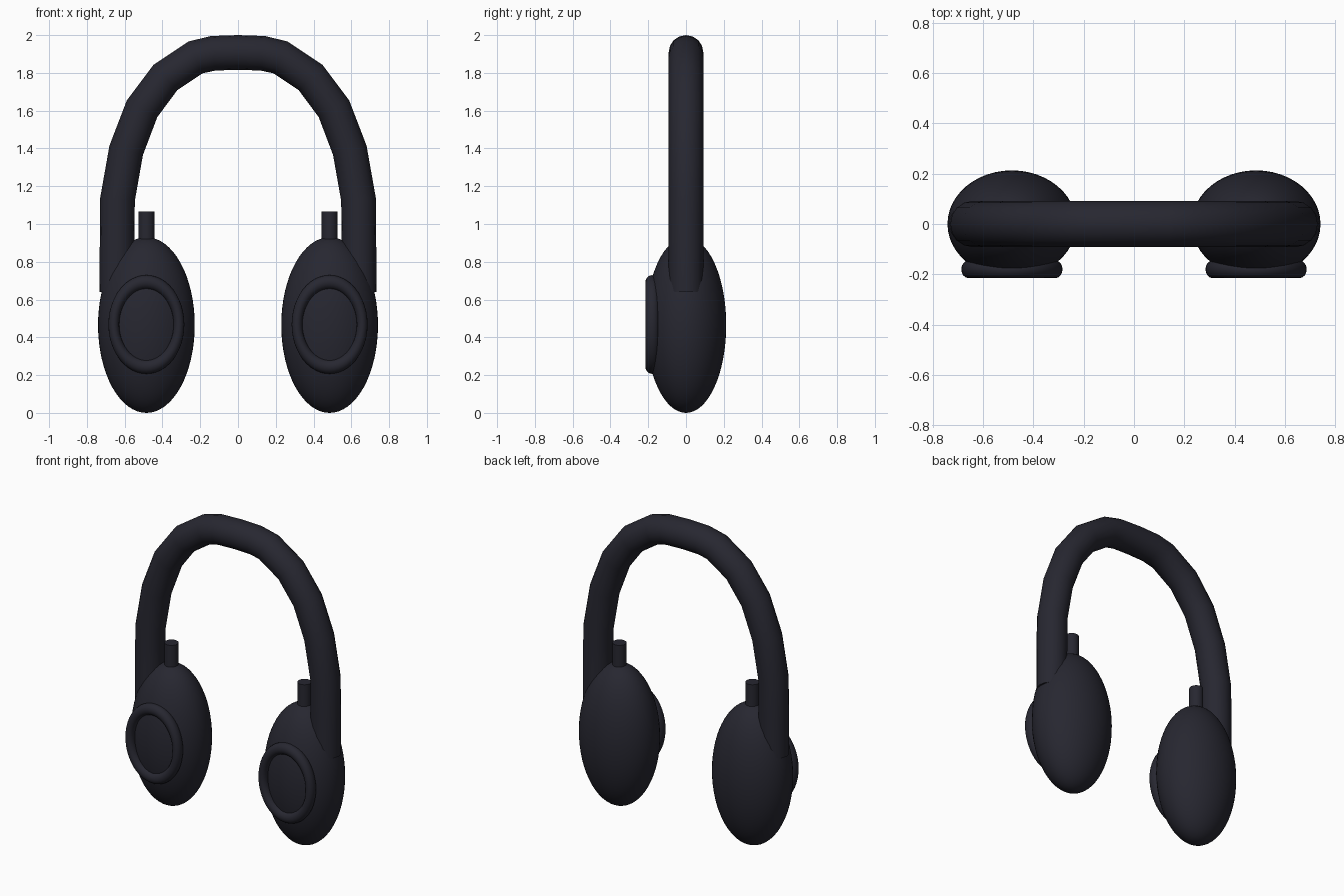
import bpy, math

if "Cube" in bpy.data.objects:
    bpy.data.objects.remove(bpy.data.objects["Cube"])

charcoal = bpy.data.materials.new("charcoal")
charcoal.diffuse_color = (0.02, 0.02, 0.03, 1)
charcoal.use_nodes = True
charcoal.node_tree.nodes["Principled BSDF"].inputs["Base Color"].default_value = charcoal.diffuse_color


def finish(name, angle=40):
    ob = bpy.context.object
    ob.name = name
    ob.data.materials.append(charcoal)
    bpy.ops.object.transform_apply(location=False, rotation=True, scale=True)
    bpy.ops.object.shade_smooth_by_angle(angle=math.radians(angle))
    return ob


# Headband: round tube swept along a mirrored arch
half = [(0.642, 0.64), (0.638, 1.13), (0.592, 1.39), (0.508, 1.61),
        (0.385, 1.775), (0.225, 1.882), (0.13, 1.904)]
path = [(-x, z) for x, z in half] + [(0, 1.908)] + [(x, z) for x, z in reversed(half)]
curve = bpy.data.curves.new("headband", 'CURVE')
curve.dimensions = '3D'
curve.bevel_depth = 0.092
curve.bevel_resolution = 6
curve.use_fill_caps = True
spline = curve.splines.new('POLY')
spline.points.add(len(path) - 1)
for p, (x, z) in zip(spline.points, path):
    p.co = (x, 0, z, 1)
band = bpy.data.objects.new("headband", curve)
bpy.context.collection.objects.link(band)
bpy.context.view_layer.objects.active = band
band.select_set(True)
bpy.ops.object.convert(target='MESH')
finish("headband")

for side, s in (("left", -1), ("right", 1)):
    x = s * 0.485
    # Ear cup: stretched ball
    bpy.ops.mesh.primitive_uv_sphere_add(segments=48, ring_count=32, radius=1, location=(x, 0, 0.465))
    bpy.context.object.scale = (0.256, 0.213, 0.465)
    finish(side + "_ear_cup", 60)

    # Oval ring on the front of the cup
    bpy.ops.mesh.primitive_torus_add(major_segments=48, minor_segments=16, major_radius=0.1725,
                                     minor_radius=0.0285, location=(x, -0.18, 0.468),
                                     rotation=(math.pi / 2, 0, 0))
    bpy.context.object.scale = (1, 1.3, 1.23)
    finish(side + "_cup_ring", 60)

    # Short post on top of the cup
    bpy.ops.mesh.primitive_cylinder_add(vertices=24, radius=0.042, depth=0.305, location=(x, 0, 0.9125))
    finish(side + "_post")
